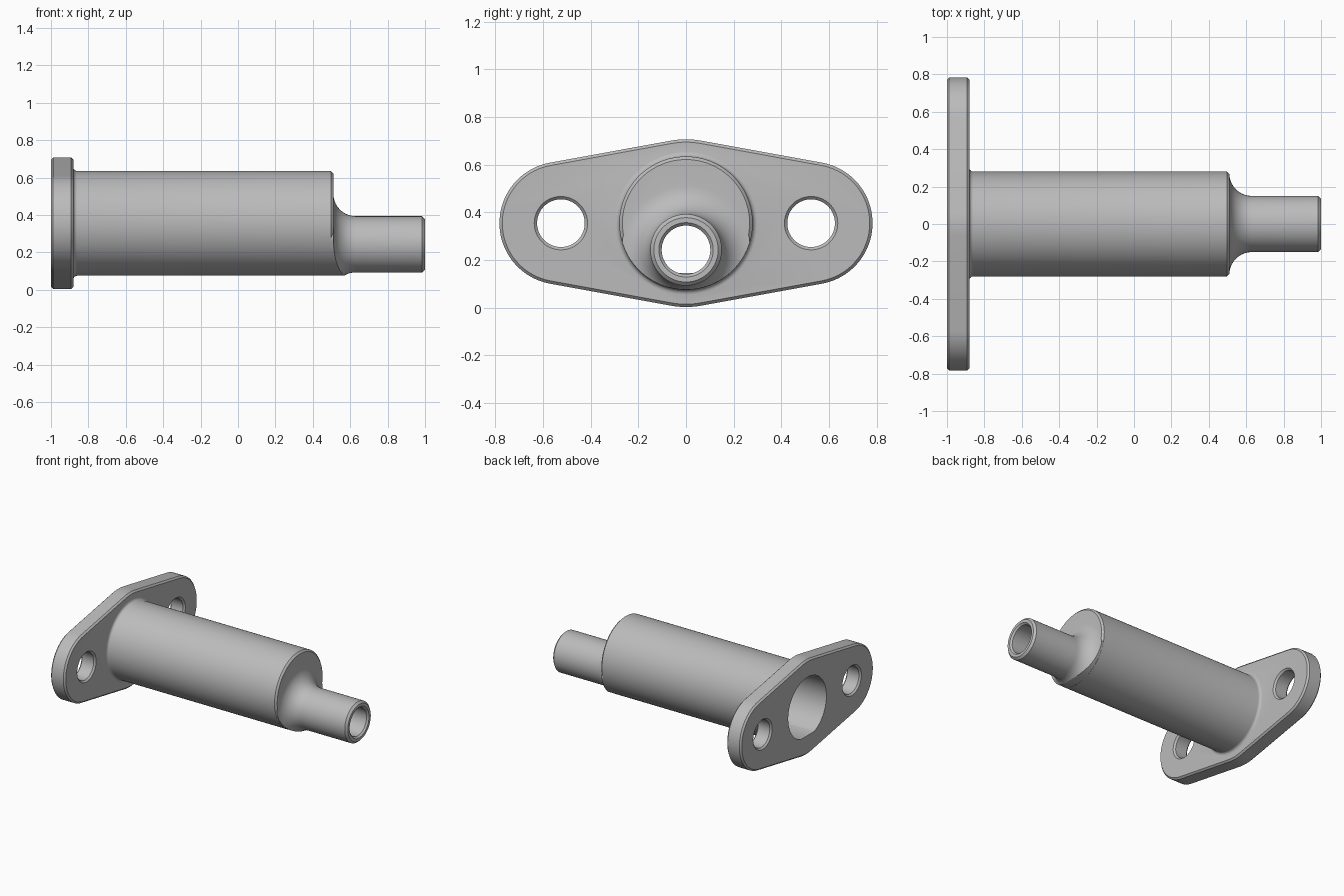
import bpy, bmesh
from math import sin, cos, pi, asin, degrees, radians

if "Cube" in bpy.data.objects:
    bpy.data.objects.remove(bpy.data.objects["Cube"])

AXIS = 0.355      # height of flange and barrel axis
OUTLET = 0.243    # height of the offset outlet axis

steel = bpy.data.materials.new("plain grey")
steel.use_nodes = True
grey = (0.5, 0.5, 0.5, 1)
steel.diffuse_color = grey
steel.node_tree.nodes["Principled BSDF"].inputs["Base Color"].default_value = grey


def finish(bm, name):
    bmesh.ops.recalc_face_normals(bm, faces=bm.faces)
    mesh = bpy.data.meshes.new(name)
    bm.to_mesh(mesh)
    bm.free()
    mesh.materials.append(steel)
    obj = bpy.data.objects.new(name, mesh)
    bpy.context.collection.objects.link(obj)
    return obj


def loft(name, rings):
    """Closed solid through matching rings of points."""
    bm = bmesh.new()
    loops = [[bm.verts.new(p) for p in ring] for ring in rings]
    n = len(loops[0])
    for a, b in zip(loops, loops[1:]):
        for i in range(n):
            j = (i + 1) % n
            bm.faces.new((a[i], a[j], b[j], b[i]))
    bm.faces.new(loops[0])
    bm.faces.new(loops[-1])
    return finish(bm, name)


def turned(name, profile, z, y=0, n=96):
    """Solid of revolution about an x-parallel axis from (x, radius) pairs."""
    angles = [2 * pi * i / n for i in range(n)]
    return loft(name, [[(x, y + r * cos(a), z + r * sin(a)) for a in angles]
                       for x, r in profile])


def box(name, lo, hi):
    return loft(name, [[(x, lo[1], lo[2]), (x, hi[1], lo[2]),
                        (x, hi[1], hi[2]), (x, lo[1], hi[2])] for x in (lo[0], hi[0])])


def combine(target, tool, operation):
    mod = target.modifiers.new(operation.lower(), "BOOLEAN")
    mod.operation, mod.solver, mod.object = operation, "EXACT", tool
    bpy.context.view_layer.objects.active = target
    bpy.ops.object.modifier_apply(modifier=mod.name)
    bpy.data.objects.remove(tool)


# Flange outline: two end arcs joined by tangents to a wide centre arc
EAR, END_R, MID_R = 0.525, 0.258, 0.352
tilt = degrees(asin((MID_R - END_R) / EAR))


def flange_ring(x, inset):
    pts = []
    for cy, r, start, stop, steps in (
            (EAR, END_R, tilt - 90, 90 - tilt, 40), (0, MID_R, 90 - tilt, 90 + tilt, 8),
            (-EAR, END_R, 90 + tilt, 270 - tilt, 40), (0, MID_R, 270 - tilt, 270 + tilt, 8)):
        for i in range(steps + 1):
            a = radians(start + (stop - start) * i / steps)
            pts.append((x, cy + (r - inset) * cos(a), AXIS + (r - inset) * sin(a)))
    return pts


sleeve = loft("flanged_sleeve", [flange_ring(-1, 0.012), flange_ring(-0.988, 0),
                                 flange_ring(-0.892, 0), flange_ring(-0.88, 0.012)])

# Bolt holes, chamfered on both faces
for side in (-1, 1):
    hole = [(-1.01, 0.122), (-0.988, 0.1), (-0.892, 0.1), (-0.87, 0.122)]
    combine(sleeve, turned("bolt_hole", hole, AXIS, side * EAR), "DIFFERENCE")

# Barrel with a small root fillet and chamfered end
root = [(-0.86 - 0.02 * sin(t * pi / 8), 0.3 - 0.02 * cos(t * pi / 8)) for t in range(4, -1, -1)]
barrel = [(-0.95, 0.3)] + root + [(0.497, 0.28), (0.51, 0.267)]
combine(sleeve, turned("barrel", barrel, AXIS), "UNION")

# Offset outlet with a flared base, trimmed to the barrel diameter
flare = [(0.63 - 0.12 * cos(t * pi / 20), 0.27 - 0.12 * sin(t * pi / 20)) for t in range(11)]
outlet = turned("outlet", [(0.44, 0.27)] + flare + [(0.985, 0.15), (1, 0.135)], OUTLET)
combine(outlet, turned("trim", [(0.4, 0.2795), (1.1, 0.2795)], AXIS), "INTERSECT")
combine(sleeve, outlet, "UNION")

# Main bore with a flat floor
bore = turned("main_bore", [(-1.1, 0.225), (0.42, 0.225)], AXIS)
combine(bore, box("floor_limit", (-1.2, -0.4, 0.145), (0.6, 0.4, 0.8)), "INTERSECT")
combine(sleeve, bore, "DIFFERENCE")

# Outlet bore with a chamfered mouth
mouth = [(0.3, 0.102), (0.988, 0.102), (1.01, 0.124)]
combine(sleeve, turned("outlet_bore", mouth, OUTLET), "DIFFERENCE")

bpy.ops.object.select_all(action="DESELECT")
sleeve.select_set(True)
bpy.context.view_layer.objects.active = sleeve
bpy.ops.object.shade_smooth_by_angle(angle=radians(25))
